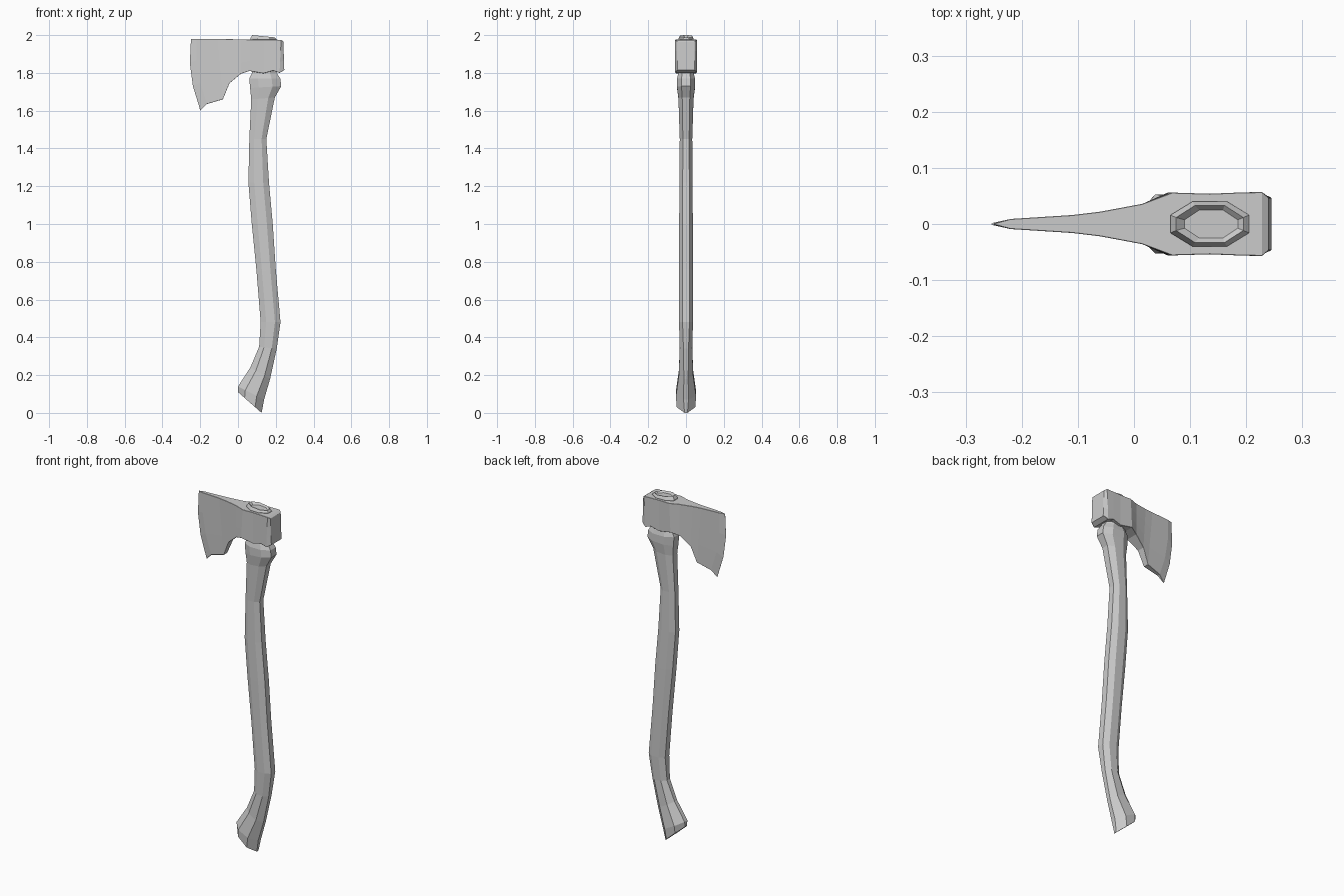
import bpy, bmesh

cube = bpy.data.objects.get("Cube")
if cube:
    bpy.data.objects.remove(cube, do_unlink=True)

grey = bpy.data.materials.new("plain grey")
grey.use_nodes = True
colour = (0.6, 0.6, 0.6, 1)
grey.diffuse_color = colour
grey.node_tree.nodes["Principled BSDF"].inputs["Base Color"].default_value = colour


def loft(name, rings):
    """Skin a closed solid through rings of equal length."""
    bm = bmesh.new()
    loops = [[bm.verts.new(p) for p in ring] for ring in rings]
    for a, b in zip(loops, loops[1:]):
        for i in range(len(a)):
            j = (i + 1) % len(a)
            bm.faces.new((a[i], a[j], b[j], b[i]))
    # Facet the two ends around a centre vertex
    for cap in (loops[0], loops[-1]):
        face = bm.faces.new(cap)
        bmesh.ops.poke(bm, faces=[face])
    bmesh.ops.recalc_face_normals(bm, faces=bm.faces)
    mesh = bpy.data.meshes.new(name)
    bm.to_mesh(mesh)
    bm.free()
    mesh.materials.append(grey)
    obj = bpy.data.objects.new(name, mesh)
    bpy.context.collection.objects.link(obj)
    return obj


def handle_ring(xf, zf, xb, zb, half, edge):
    """Eight-sided section between a front and a back point."""
    side = [(0, edge), (0.28, 1), (0.72, 1), (1, edge)]
    outline = side + [(t, -w) for t, w in reversed(side)]
    return [(xf + (xb - xf) * t, half * w, zf + (zb - zf) * t) for t, w in outline]


# Handle: front x, front z, back x, back z, half width, end-face share
handle = [
    (0.0, 0.11, 0.125, 0.0, 0.05, 0.15),
    (0.0, 0.14, 0.138, 0.07, 0.053, 0.25),
    (0.065, 0.24, 0.17, 0.18, 0.038, 0.3),
    (0.112, 0.35, 0.205, 0.34, 0.033, 0.4),
    (0.12, 0.48, 0.225, 0.48, 0.037, 0.5),
    (0.098, 0.75, 0.2, 0.76, 0.037, 0.5),
    (0.073, 1.0, 0.184, 1.0, 0.036, 0.5),
    (0.055, 1.22, 0.164, 1.22, 0.035, 0.5),
    (0.06, 1.45, 0.15, 1.45, 0.033, 0.5),
    (0.07, 1.66, 0.195, 1.67, 0.04, 0.5),
    (0.064, 1.72, 0.229, 1.73, 0.048, 0.5),
    (0.06, 1.77, 0.224, 1.77, 0.048, 0.5),
    (0.075, 1.8, 0.205, 1.8, 0.04, 0.5),
]
loft("handle", [handle_ring(*row) for row in handle])

# Tongue of the handle showing through the eye, with a dished top
tongue = [
    (0.075, 1.79, 0.205, 1.79, 0.04, 0.4),
    (0.065, 1.982, 0.205, 1.978, 0.04, 0.4),
    (0.075, 2.0, 0.195, 1.988, 0.033, 0.35),
    (0.09, 1.986, 0.185, 1.981, 0.025, 0.3),
]
loft("handle_tongue", [handle_ring(*row) for row in tongue])


def head_ring(xt, zt, xb, zb, half, bulge):
    """Upright section from top edge to bottom edge of the head."""
    ring = []
    for side, steps in ((1, (0, 0.33, 0.67, 1)), (-1, (1, 0.67, 0.33, 0))):
        for t in steps:
            x = xt + (xb - xt) * t - bulge * 4 * t * (1 - t)
            ring.append((x, side * half, zt + (zb - zt) * t))
    return ring


# Head: top x, top z, bottom x, bottom z, half thickness, edge bulge
head = [
    (-0.25, 1.98, -0.2, 1.6, 0.001, 0.025),
    (-0.22, 1.98, -0.165, 1.635, 0.009, 0.02),
    (-0.11, 1.98, -0.08, 1.66, 0.016, 0),
    (-0.06, 1.979, -0.045, 1.745, 0.022, 0),
    (0.015, 1.977, 0.015, 1.795, 0.036, 0),
    (0.068, 1.976, 0.06, 1.81, 0.056, 0),
    (0.135, 1.976, 0.135, 1.797, 0.054, 0),
    (0.185, 1.976, 0.185, 1.812, 0.056, 0),
    (0.228, 1.975, 0.22, 1.8, 0.057, 0),
    (0.24, 1.967, 0.245, 1.815, 0.047, 0),
]
head_obj = loft("axe_head", [head_ring(*row) for row in head])

# Worn, chamfered rims
bevel = head_obj.modifiers.new("worn rims", "BEVEL")
bevel.width = 0.006
bevel.segments = 1
bevel.limit_method = "ANGLE"
bevel.angle_limit = 0.9
